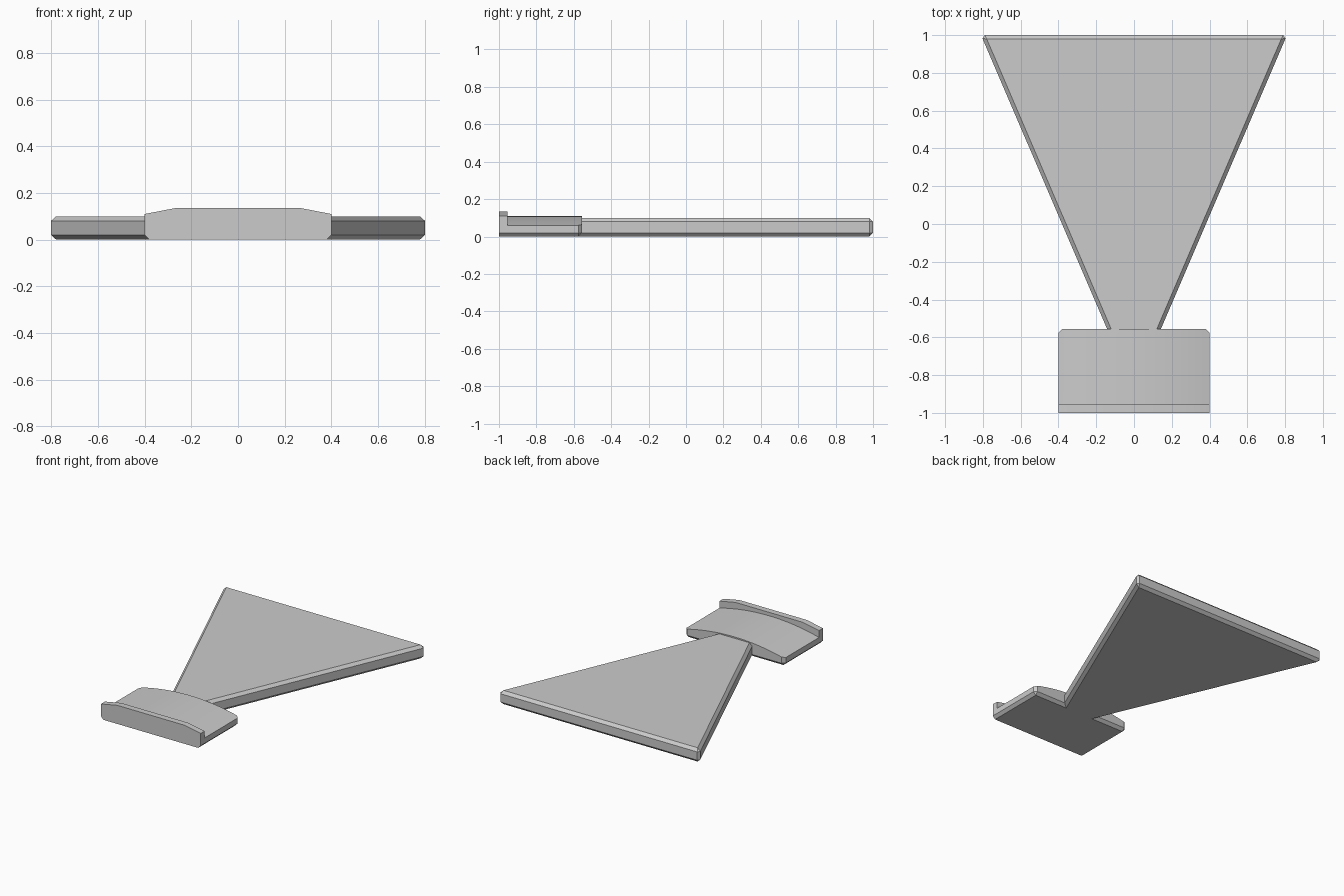
import bpy, bmesh, math

if "Cube" in bpy.data.objects:
    bpy.data.objects.remove(bpy.data.objects["Cube"], do_unlink=True)

# single flat colour
grey = bpy.data.materials.new("plain grey")
grey.use_nodes = True
colour = (0.6, 0.6, 0.6, 1)
grey.diffuse_color = colour
grey.node_tree.nodes["Principled BSDF"].inputs["Base Color"].default_value = colour

CHAMFER = 0.02


def prism(name, outline, direction, chamfered):
    """Extrude an outline of 3D points, then chamfer the edges picked by a rule."""
    bm = bmesh.new()
    face = bm.faces.new([bm.verts.new(p) for p in outline])
    new = bmesh.ops.extrude_face_region(bm, geom=[face])["geom"]
    verts = [v for v in new if isinstance(v, bmesh.types.BMVert)]
    bmesh.ops.translate(bm, verts=verts, vec=direction)
    bmesh.ops.recalc_face_normals(bm, faces=bm.faces)
    edges = [e for e in bm.edges if chamfered(*e.verts)]
    if edges:
        bmesh.ops.bevel(bm, geom=edges, offset=CHAMFER, segments=1,
                        profile=0.5, affect="EDGES", clamp_overlap=True)
    mesh = bpy.data.meshes.new(name)
    bm.to_mesh(mesh)
    bm.free()
    mesh.materials.append(grey)
    obj = bpy.data.objects.new(name, mesh)
    bpy.context.collection.objects.link(obj)
    bpy.context.view_layer.objects.active = obj
    obj.select_set(True)
    bpy.ops.object.shade_smooth_by_angle(angle=math.radians(15))
    obj.select_set(False)
    return obj


# tapering plate, chamfered all round, with its narrow end buried in the base
prism("tapered_plate",
      [(-0.81, 1, 0), (0.81, 1, 0), (0.115, -0.62, 0), (-0.115, -0.62, 0)],
      (0, 0, 0.1), lambda a, b: True)

# base block with a gently arched top
HALF, BACK, FRONT, SIDE_TOP, CROWN = 0.4, -0.555, -0.98, 0.06, 0.11
rise = CROWN - SIDE_TOP
radius = (HALF ** 2 + rise ** 2) / (2 * rise)
sweep = math.asin(HALF / radius)
arch = []
for i in range(25):
    a = sweep * (1 - i / 12)
    arch.append((radius * math.sin(a), BACK, CROWN - radius * (1 - math.cos(a))))


def base_edges(a, b):
    low = a.co.z < 0.001 and b.co.z < 0.001
    side = abs(a.co.x) > 0.39 and abs(a.co.x - b.co.x) < 0.001
    back = a.co.y > -0.6 and b.co.y > -0.6
    front = a.co.y < -0.9 and b.co.y < -0.9
    upright = side and abs(a.co.z - b.co.z) > 0.01
    return (low and not front) or (upright and back)


prism("arched_base", [(-HALF, BACK, 0), (HALF, BACK, 0)] + arch,
      (0, FRONT - BACK, 0), base_edges)

# raised lip across the front, with sloping shoulders and cut lower corners
half_lip = [(HALF - CHAMFER, 0), (HALF, CHAMFER), (HALF, 0.11), (0.27, 0.135)]
lip = half_lip + [(-x, z) for x, z in reversed(half_lip)]
prism("front_lip", [(x, -1, z) for x, z in lip], (0, 0.045, 0), lambda a, b: False)
